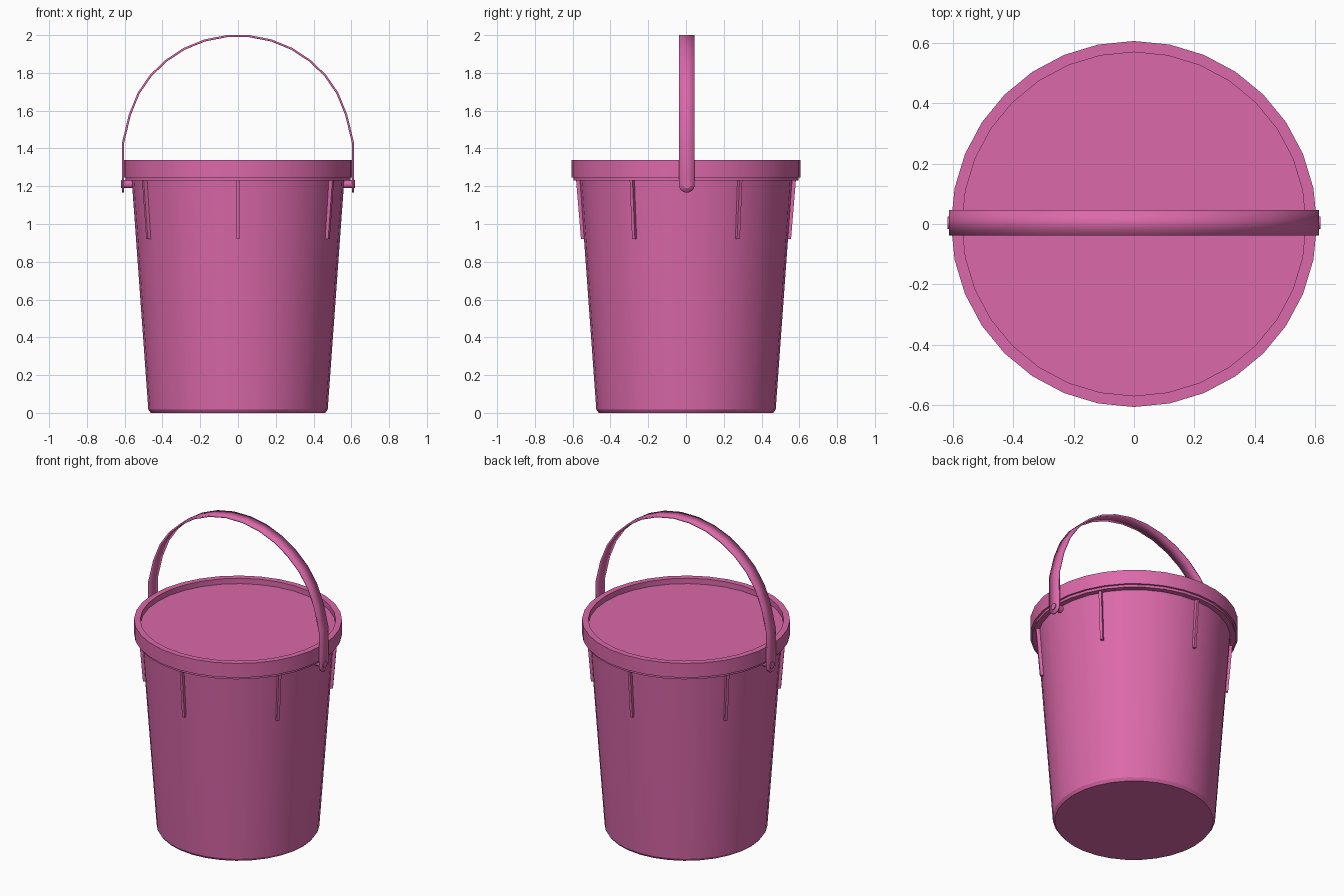
import bpy
import bmesh
from math import sin, cos, pi, radians
from mathutils import Matrix, Vector

cube = bpy.data.objects.get("Cube")
if cube:
    bpy.data.objects.remove(cube)

PINK = (0.71, 0.14, 0.40, 1.0)
SIDES = 32
HANDLE_Y = 0.004

pink = bpy.data.materials.new("pink plastic")
pink.use_nodes = True
pink.diffuse_color = PINK
pink.node_tree.nodes["Principled BSDF"].inputs["Base Color"].default_value = PINK


def add_object(name, bm):
    mesh = bpy.data.meshes.new(name)
    bm.to_mesh(mesh)
    bm.free()
    mesh.materials.append(pink)
    obj = bpy.data.objects.new(name, mesh)
    bpy.context.collection.objects.link(obj)
    bpy.ops.object.select_all(action="DESELECT")
    obj.select_set(True)
    bpy.context.view_layer.objects.active = obj
    bpy.ops.object.shade_smooth_by_angle(angle=radians(30))
    return obj


def lathe(name, profile):
    """Turn a list of (radius, z) points, closed at the axis, into a solid."""
    bm = bmesh.new()
    rings = []
    for r, z in profile:
        rings.append([bm.verts.new((r * cos(2 * pi * i / SIDES), r * sin(2 * pi * i / SIDES), z))
                      for i in range(SIDES)])
    for a, b in zip(rings, rings[1:]):
        for i in range(SIDES):
            j = (i + 1) % SIDES
            bm.faces.new((a[i], a[j], b[j], b[i]))
    bm.faces.new(rings[0][::-1])
    bm.faces.new(rings[-1])
    return add_object(name, bm)


# Tapered body with a small bottom chamfer
lathe("bucket_body", [(0.462, 0), (0.475, 0.018), (0.563, 1.24)])

# Lid with a stepped skirt and a recessed top
lathe("lid", [(0.55, 1.23), (0.595, 1.23), (0.595, 1.246), (0.607, 1.246),
              (0.607, 1.338), (0.57, 1.338), (0.57, 1.303)])

# Six tapering ribs under the lid
for k in range(6):
    bm = bmesh.new()
    bmesh.ops.create_cube(bm, size=1)
    for v in bm.verts:
        top = v.co.z > 0
        outer = v.co.x > 0
        r = (0.582 if top else 0.556) if outer else 0.52
        v.co = Vector((r, v.co.y * 0.017, 1.235 if top else 0.92))
    bm.transform(Matrix.Rotation(radians(30 + 60 * k), 4, "Z"))
    add_object(f"rib_{k + 1}", bm)

# Strap handle: half path as (x, z, half width), rounded at the lower end
HALF = 0.042
half_path = []
for step in range(6):
    a = radians(85 - 17 * step)
    half_path.append((0.614, 1.208 - HALF * sin(a), HALF * cos(a)))
arch = [(0.614, 1.43), (0.578, 1.58), (0.531, 1.695), (0.466, 1.79),
        (0.382, 1.87), (0.288, 1.932), (0.178, 1.977), (0.06, 2.0)]
half_path += [(x, z, HALF) for x, z in arch]
path = half_path + [(-x, z, w) for x, z, w in reversed(half_path)]

bm = bmesh.new()
rows = [[bm.verts.new((x, HANDLE_Y + s * w, z)) for s in (-1, 1)] for x, z, w in path]
for a, b in zip(rows, rows[1:]):
    bm.faces.new((a[0], a[1], b[1], b[0]))
handle = add_object("handle", bm)
strap = handle.modifiers.new("thickness", "SOLIDIFY")
strap.thickness = 0.011
strap.offset = -1

# Pivot pins through the handle ends
for name, side in (("left_pin", 1), ("right_pin", -1)):
    bm = bmesh.new()
    bmesh.ops.create_cone(bm, cap_ends=True, segments=16, radius1=0.021, radius2=0.021, depth=0.08)
    bm.transform(Matrix.Translation((side * 0.579, HANDLE_Y, 1.211)) @ Matrix.Rotation(pi / 2, 4, "Y"))
    add_object(name, bm)
